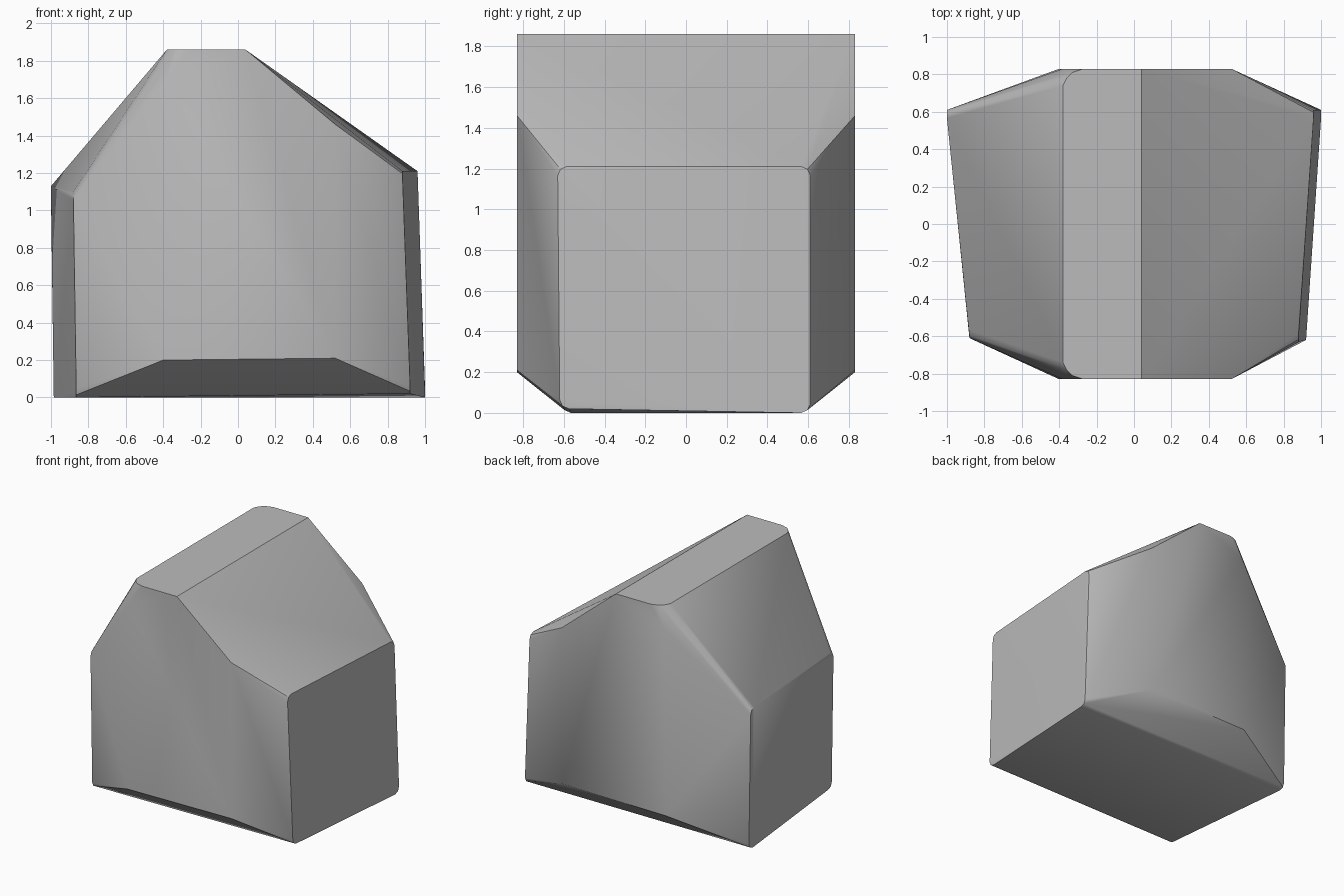
import bpy
import bmesh
import math

cube = bpy.data.objects.get("Cube")
if cube:
    bpy.data.objects.remove(cube, do_unlink=True)

# Single stone grey
grey = bpy.data.materials.new("stone grey")
grey.use_nodes = True
colour = (0.5, 0.5, 0.5, 1)
grey.diffuse_color = colour
grey.node_tree.nodes["Principled BSDF"].inputs["Base Color"].default_value = colour

points = []

# Front and back faces, with the flat ridge running between them
for side in (-1, 1):
    y = 0.83 * side
    for x, z in ((0.04, 1.86), (-0.27, 1.86), (0.52, 1.46), (0.52, 0.21),
                 (-0.4, 0.2), (-0.38, 1.7)):
        points.append((x, y, z))
    # Rounded ridge corner
    points.append((-0.33, 0.81 * side, 1.86))
    points.append((-0.36, 0.78 * side, 1.86))
    points.append((-0.38, 0.74 * side, 1.86))


def side_face(corners, cut=0.045):
    """Add a side face whose corners are clipped along both edges."""
    for x, y, z in corners:
        inward_y = -math.copysign(cut, y)
        inward_z = cut if z < 0.5 else -cut
        points.append((x, y + inward_y, z))
        points.append((x, y + inward_y * 0.3, z + inward_z * 0.3))
        points.append((x, y, z + inward_z))


side_face(((0.88, -0.63, 1.21), (0.96, 0.61, 1.21),
           (0.92, -0.62, 0.02), (1.0, 0.61, 0.0)))
side_face(((-0.88, -0.61, 1.1), (-1.0, 0.61, 1.13),
           (-0.865, -0.61, 0.0), (-0.985, 0.61, 0.0)))

# Wrap the outlines in one faceted block
bm = bmesh.new()
for p in points:
    bm.verts.new(p)
hull = bmesh.ops.convex_hull(bm, input=bm.verts)
loose = [v for v in bm.verts if not v.link_faces]
bmesh.ops.delete(bm, geom=loose, context='VERTS')
bmesh.ops.dissolve_limit(bm, angle_limit=math.radians(1.5),
                         verts=bm.verts, edges=bm.edges)
bmesh.ops.recalc_face_normals(bm, faces=bm.faces)
mesh = bpy.data.meshes.new("faceted_block")
bm.to_mesh(mesh)
bm.free()
mesh.materials.append(grey)

block = bpy.data.objects.new("faceted_block", mesh)
bpy.context.collection.objects.link(block)
bpy.ops.object.select_all(action='DESELECT')
block.select_set(True)
bpy.context.view_layer.objects.active = block
bpy.ops.object.shade_smooth_by_angle(angle=math.radians(31))
